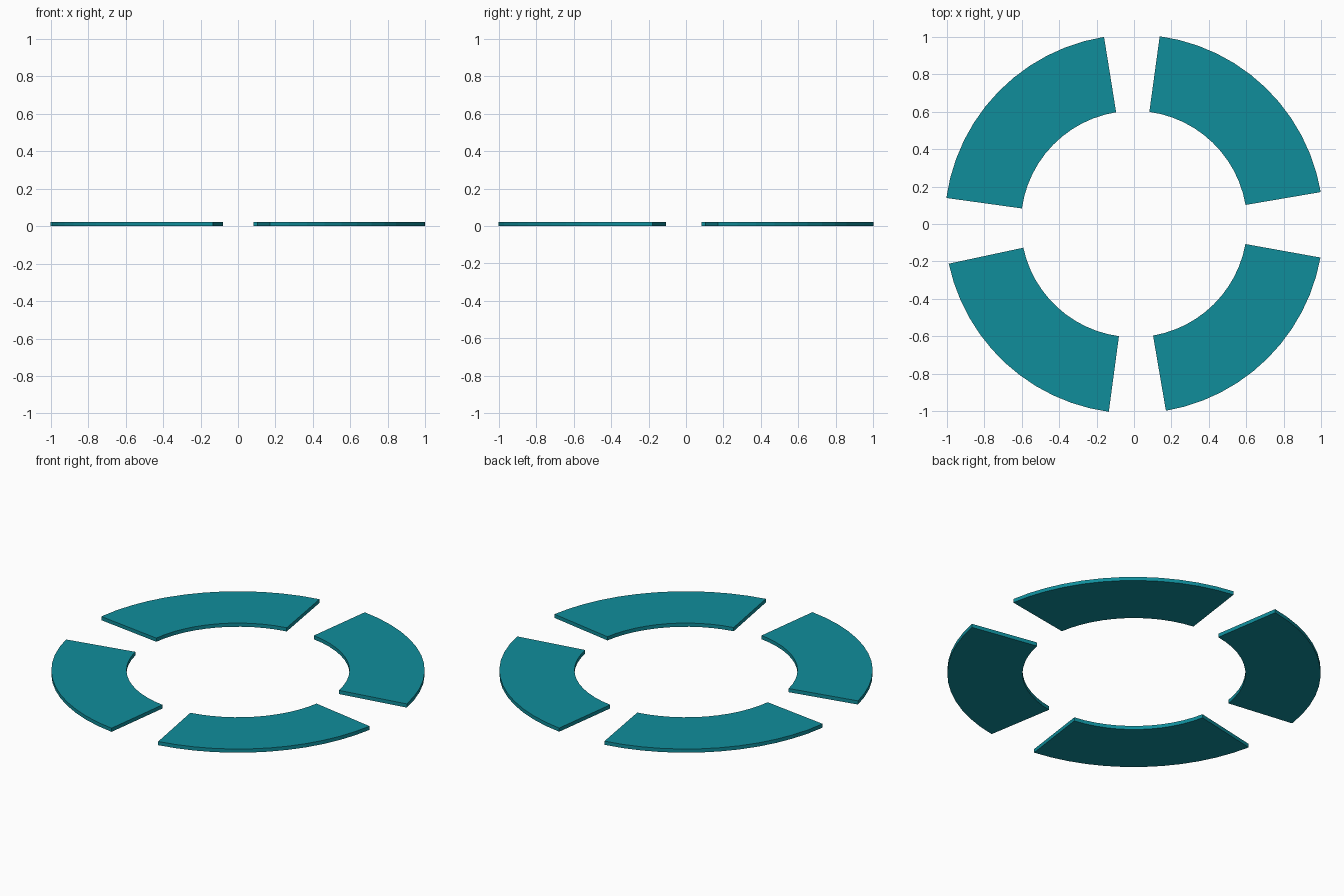
import bpy, bmesh, math

if "Cube" in bpy.data.objects:
    bpy.data.objects.remove(bpy.data.objects["Cube"])

R_OUT, R_IN, HEIGHT, STEPS = 1.011, 0.604, 0.022, 12


def ring_segment(name, start, end, mat):
    """Flat arc plate between two angles (degrees), standing on z = 0."""
    bm = bmesh.new()
    angles = [math.radians(start + (end - start) * i / STEPS) for i in range(STEPS + 1)]
    rows = []
    for a in angles:
        c, s = math.cos(a), math.sin(a)
        section = [(R_IN, 0), (R_OUT, 0), (R_OUT, HEIGHT), (R_IN, HEIGHT)]
        rows.append([bm.verts.new((r * c, r * s, z)) for r, z in section])
    for p, q in zip(rows, rows[1:]):
        for k in range(4):
            n = (k + 1) % 4
            bm.faces.new((p[k], p[n], q[n], q[k]))
    bm.faces.new(rows[0])
    bm.faces.new(rows[-1])
    bmesh.ops.recalc_face_normals(bm, faces=bm.faces)
    mesh = bpy.data.meshes.new(name)
    bm.to_mesh(mesh)
    bm.free()
    mesh.materials.append(mat)
    obj = bpy.data.objects.new(name, mesh)
    bpy.context.collection.objects.link(obj)


teal = bpy.data.materials.new("teal")
teal.diffuse_color = (0.005, 0.27, 0.33, 1)
teal.use_nodes = True
teal.node_tree.nodes["Principled BSDF"].inputs["Base Color"].default_value = teal.diffuse_color

# Four slightly uneven arcs of the broken ring
arcs = {
    "ring_segment_back_right": (9.7, 82.2),
    "ring_segment_back_left": (99.1, 172.1),
    "ring_segment_front_left": (192.1, 262.35),
    "ring_segment_front_right": (279.7, 349.8),
}
for name, (start, end) in arcs.items():
    ring_segment(name, start, end, teal)
